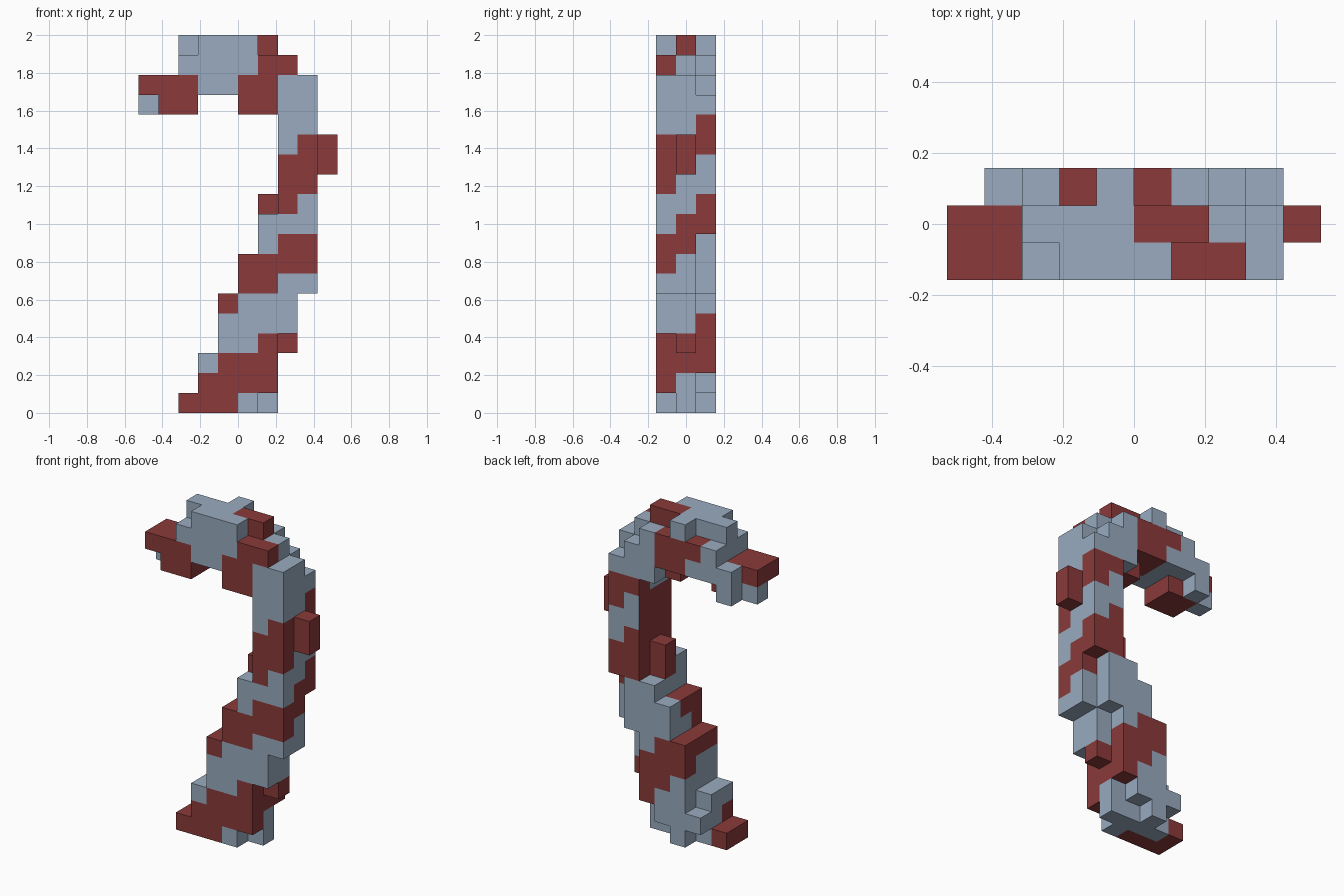
import bpy, bmesh, math

cube = bpy.data.objects.get("Cube")
if cube:
    bpy.data.objects.remove(cube, do_unlink=True)

U = 2 / 19  # block size

# Block runs, bottom to top: first column, then R = red, W = pale blue, . = gap
FRONT = ["2RRRW", "3RRRR", "3WRRR", "4WWR", "4WWWW", "4RWWW", "5RRWW", "5RRRR",
         "6WRR", "6WWW", "7RW", "7RR", "7RR", "7WR", "7WW",
         "1RR..RRWW", "0RRRWWRRWW", "2WWWWRR", "3WWW"]
MIDDLE = ["2RWWWW", "3WWWW", "3WRRR", "4WWRR", "4WWWW", "4RRWW", "5WWWW", "5RWWW",
          "6WRR", "6RRR", "6RWW", "7RW", "7RRR", "7RRR", "7WW",
          "0WRR..RRWW", "0RRRWRRRWW", "2WWWWRW", "2WWWRR"]
BACK = ["4W", "3WWW", "4WWR", "4WRR", "4RRR", "4RRW", "5WWW", "5WWW",
        "6WW", "7RR", "7RR", "7RW", "7WW", "7WR", "7RR",
        "1W....WWW", "1WWWRRWW", "2WRRRW", "4W"]

blocks = {}
for j, layer in enumerate((FRONT, MIDDLE, BACK)):
    for k, run in enumerate(layer):
        for n, c in enumerate(run[1:]):
            if c != ".":
                blocks[int(run[0]) + n, j, k] = c


def material(name, rgb):
    m = bpy.data.materials.new(name)
    m.use_nodes = True
    m.diffuse_color = (*rgb, 1)
    bsdf = next(n for n in m.node_tree.nodes if n.type == "BSDF_PRINCIPLED")
    bsdf.inputs["Base Color"].default_value = (*rgb, 1)
    bsdf.inputs["Roughness"].default_value = 0.8
    return m


MATS = [material("pale_blue", (0.319, 0.406, 0.523)),
        material("deep_red", (0.258, 0.042, 0.042))]


def build(name, rows):
    """Outer skin of the blocks in the given rows, flat areas merged."""
    bm = bmesh.new()
    for (i, j, k), c in blocks.items():
        if k not in rows:
            continue
        for axis in range(3):
            for s in (0, 1):
                step = [0, 0, 0]
                step[axis] = 2 * s - 1
                if (i + step[0], j + step[1], k + step[2]) in blocks:
                    continue
                corners = []
                for a, b in ((0, 0), (1, 0), (1, 1), (0, 1)):
                    p = [i, j, k]
                    p[axis] += s
                    p[(axis + 1) % 3] += a
                    p[(axis + 2) % 3] += b
                    corners.append(bm.verts.new(((p[0] - 5) * U, (p[1] - 1.5) * U, p[2] * U)))
                f = bm.faces.new(corners if s else corners[::-1])
                # the inner side of the upper shaft is red throughout
                inner = axis == 0 and s == 0 and i == 7 and 11 <= k <= 13
                f.material_index = int(c == "R" or inner)
    bmesh.ops.remove_doubles(bm, verts=bm.verts, dist=U / 100)
    bmesh.ops.dissolve_limit(bm, angle_limit=math.radians(1), verts=bm.verts,
                             edges=bm.edges, delimit={"MATERIAL"})
    mesh = bpy.data.meshes.new(name)
    bm.to_mesh(mesh)
    bm.free()
    for m in MATS:
        mesh.materials.append(m)
    obj = bpy.data.objects.new(name, mesh)
    bpy.context.collection.objects.link(obj)
    return obj


build("lower_shaft", range(0, 9))
build("upper_shaft", range(9, 15))
build("hook", range(15, 19))
